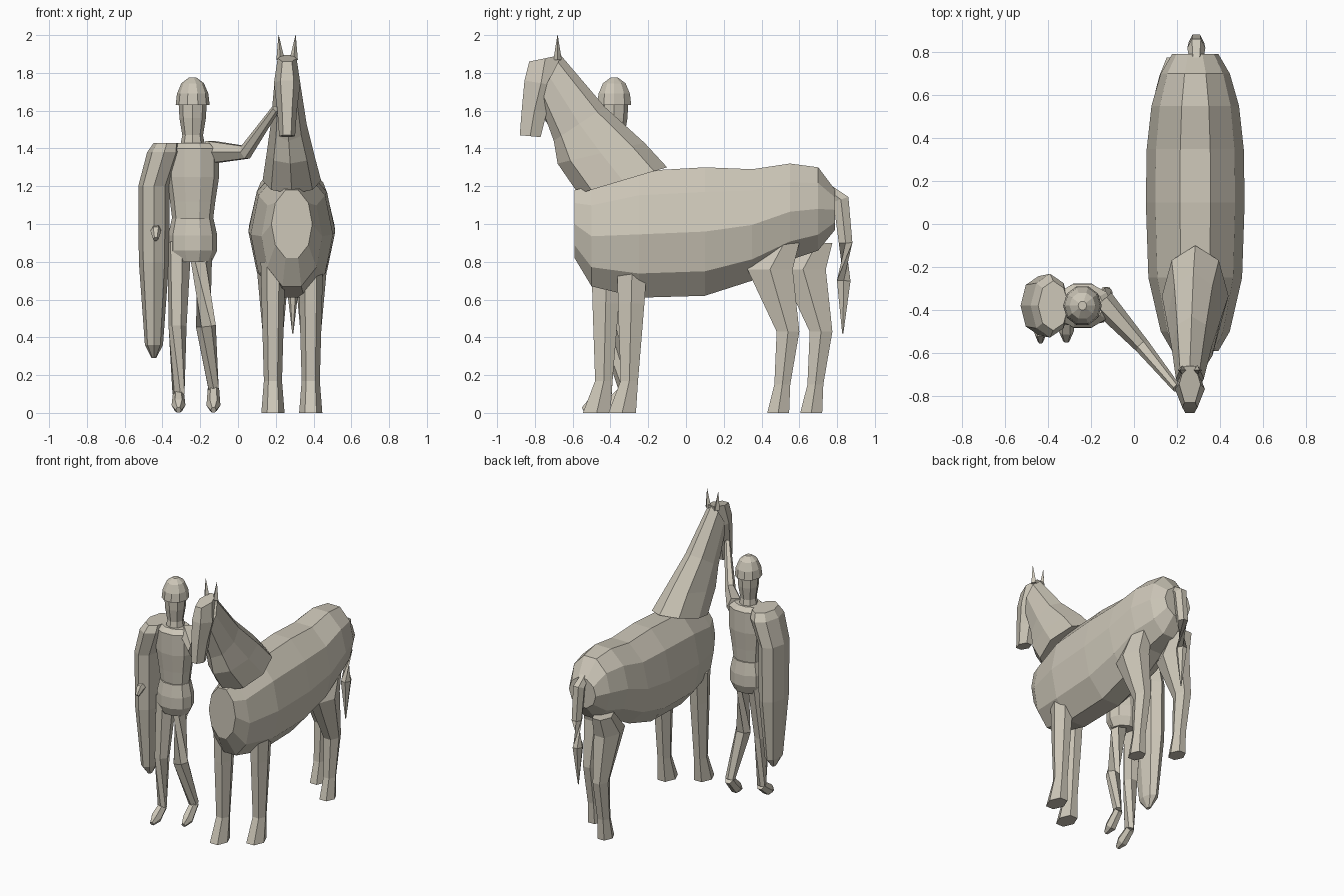
import bpy
import bmesh
from math import sin, cos, pi
from mathutils import Vector

default_cube = bpy.data.objects.get("Cube")
if default_cube:
    bpy.data.objects.remove(default_cube)

clay = bpy.data.materials.new("warm stone")
clay.use_nodes = True
clay.diffuse_color = (.61, .57, .48, 1)
clay.node_tree.nodes["Principled BSDF"].inputs["Base Color"].default_value = clay.diffuse_color


def skin(name, rings):
    """Join rings of points into one closed, flat shaded mesh."""
    bm = bmesh.new()
    loops = [[bm.verts.new(point) for point in ring] for ring in rings]
    for lower, upper in zip(loops, loops[1:]):
        for i in range(len(lower)):
            bm.faces.new((lower[i - 1], lower[i], upper[i], upper[i - 1]))
    bm.faces.new(loops[0])
    bm.faces.new(loops[-1])
    bmesh.ops.recalc_face_normals(bm, faces=bm.faces)
    mesh = bpy.data.meshes.new(name)
    bm.to_mesh(mesh)
    bm.free()
    mesh.materials.append(clay)
    obj = bpy.data.objects.new(name, mesh)
    bpy.context.collection.objects.link(obj)


def ring_points(centre, across, along, sides):
    """Polygon whose flat or point reaches exactly the end of 'along'."""
    angles = [2 * pi * i / sides for i in range(sides)]
    tallest = max(sin(angle) for angle in angles)
    return [centre + across * cos(angle) + along * sin(angle) / tallest
            for angle in angles]


def loft(name, sections, sides):
    """Each section: x centre, half width, then two opposite (y, z) ends."""
    rings = []
    for x, half_width, first, second in sections:
        start, end = Vector((x, *first)), Vector((x, *second))
        across = Vector((half_width, 0, 0))
        rings.append(ring_points((start + end) / 2, across, (start - end) / 2, sides))
    skin(name, rings)


def column(name, x, y, profile, flatness, sides):
    """Upright form from (height, radius) pairs; flatness scales its depth."""
    loft(name, [(x, radius, (y + radius * flatness, height), (y - radius * flatness, height))
                for height, radius in profile], sides)


def tube(name, points, radii, sides):
    """Limb through the points; its rings turn with the path."""
    points = [Vector(point) for point in points]
    rings = []
    for i, (point, radius) in enumerate(zip(points, radii)):
        following = points[min(i + 1, len(points) - 1)]
        previous = points[max(i - 1, 0)]
        turn = (following - previous).to_track_quat('Z', 'Y')
        across = turn @ Vector((radius, 0, 0))
        along = turn @ Vector((0, radius, 0))
        rings.append(ring_points(point, across, along, sides))
    skin(name, rings)


# Horse barrel: back and belly heights along y, rounded off at both ends
barrel_x = .285
barrel = []
for y, back, belly in [(-.59, 1.18, .82), (-.5, 1.2, .67), (-.25, 1.28, .61), (.1, 1.3, .62),
                       (.35, 1.29, .7), (.55, 1.32, .81), (.7, 1.3, .86), (.79, 1.18, .97)]:
    taper = (1 - abs((y - .1) / .75) ** 3) ** .5
    barrel.append((barrel_x, .23 * taper, (y, back), (y, belly)))
loft("horse_body", barrel, 10)

# Horse neck: narrows evenly from the shoulders to the poll
head_x = .26
crest = [(-.1, 1.3), (-.22, 1.43), (-.43, 1.62), (-.66, 1.89)]
throat = [(-.57, 1.16), (-.68, 1.32), (-.7, 1.44), (-.78, 1.66)]
neck = []
for i, (upper, lower) in enumerate(zip(crest, throat)):
    progress = i / (len(crest) - 1)
    x = barrel_x + (head_x - barrel_x) * progress
    neck.append((x, .155 - .09 * progress, upper, lower))
loft("horse_neck", neck, 8)

# Horse head: jaw point and nose point of each slice
loft("horse_head", [
    (head_x, .05, (-.66, 1.895), (-.83, 1.86)),
    (head_x, .07, (-.68, 1.73), (-.855, 1.76)),
    (head_x, .052, (-.735, 1.6), (-.87, 1.6)),
    (head_x, .042, (-.77, 1.46), (-.88, 1.47)),
], 6)

# Ears, spreading slightly outward
for name, side in (("right_ear", -1), ("left_ear", 1)):
    root = Vector((head_x + side * .035, -.68, 1.87))
    tip = root + Vector((side * .01, 0, .13))
    tube(name, [root, tip], [.022, .001], 4)

# Tail
tail_line = [(.75, 1.18), (.82, 1.13), (.845, .9), (.835, .7), (.83, .42)]
tube("tail", [(.29, y, z) for y, z in tail_line], [.03, .042, .036, .036, .003], 6)

# Horse legs: height, y centre and half depth; width follows the depth
front_leg = [(.8, -.285, .08), (.58, -.29, .07), (.17, -.3, .046), (0, -.338, .073)]
hind_leg = [(.9, .52, .08), (.76, .445, .12), (.43, .54, .06), (.15, .51, .042), (0, .488, .058)]
for name, profile, stagger in (("front", front_leg, -.135), ("hind", hind_leg, .175)):
    for side, x, shift in (("left", .385, 0), ("right", .185, stagger)):
        sections = []
        for height, y, depth in profile:
            half_width = .025 + depth / 2
            centre = y + shift
            sections.append((x, half_width, (centre + depth, height), (centre - depth, height)))
        loft(f"horse_{name}_{side}_leg", sections, 6)

# Person: torso, tunic hem, head and cap
person_x, person_y = -.24, -.38
column("torso", person_x, person_y,
       [(1.43, .1), (1.4, .14), (1.25, .14), (1.12, .12), (1, .105)], .72, 10)
column("hips", person_x, person_y, [(1.03, .11), (.94, .13), (.86, .13), (.8, .1)], .8, 10)
column("head", person_x, person_y, [(1.65, .075), (1.56, .07), (1.47, .055), (1.39, .07)], 1, 8)
column("cap", person_x, person_y,
       [(1.63, .09), (1.69, .083), (1.745, .06), (1.775, .02)], 1, 10)

# Person's legs in mid step, each foot pointing forward from its ankle
for side, hip_x, knee_x, ankle in (("right", -.31, -.32, (-.315, -.425, .1)),
                                   ("left", -.2, -.17, (-.13, -.325, .13))):
    hip = (hip_x, person_y, .9)
    knee = (knee_x, -.42, .46)
    tube(f"{side}_leg", [hip, knee, ankle], [.065, .048, .03], 6)
    foot_x, heel_y, heel_z = ankle
    ball = (foot_x, heel_y - .07, .04)
    toe = (foot_x, heel_y - .12, .015)
    tube(f"{side}_foot", [(foot_x, heel_y + .01, heel_z), ball, toe], [.03, .037, .015], 6)

# Raised left arm reaching to the horse's cheek
shoulder, elbow, hand = (-.15, -.36, 1.38), (.04, -.57, 1.38), (.2, -.765, 1.61)
tube("left_arm", [shoulder, elbow, hand], [.06, .036, .02], 6)

# Cloak over the right shoulder, leaning in toward the neck at the top
cloak = []
for height, radius in [(1.43, .07), (1.38, .09), (1.2, .083), (.8, .08), (.36, .048), (.29, .012)]:
    x = -.445 + max(0, height - 1.2) * .3
    depth = radius * 1.65
    cloak.append((x, radius, (person_y + depth, height), (person_y - depth, height)))
loft("cloak", cloak, 8)

# Right hand showing in front of the cloak
tube("right_hand", [(-.435, -.44, .98), (-.435, -.51, .96), (-.435, -.545, .92)],
     [.03, .028, .014], 6)
